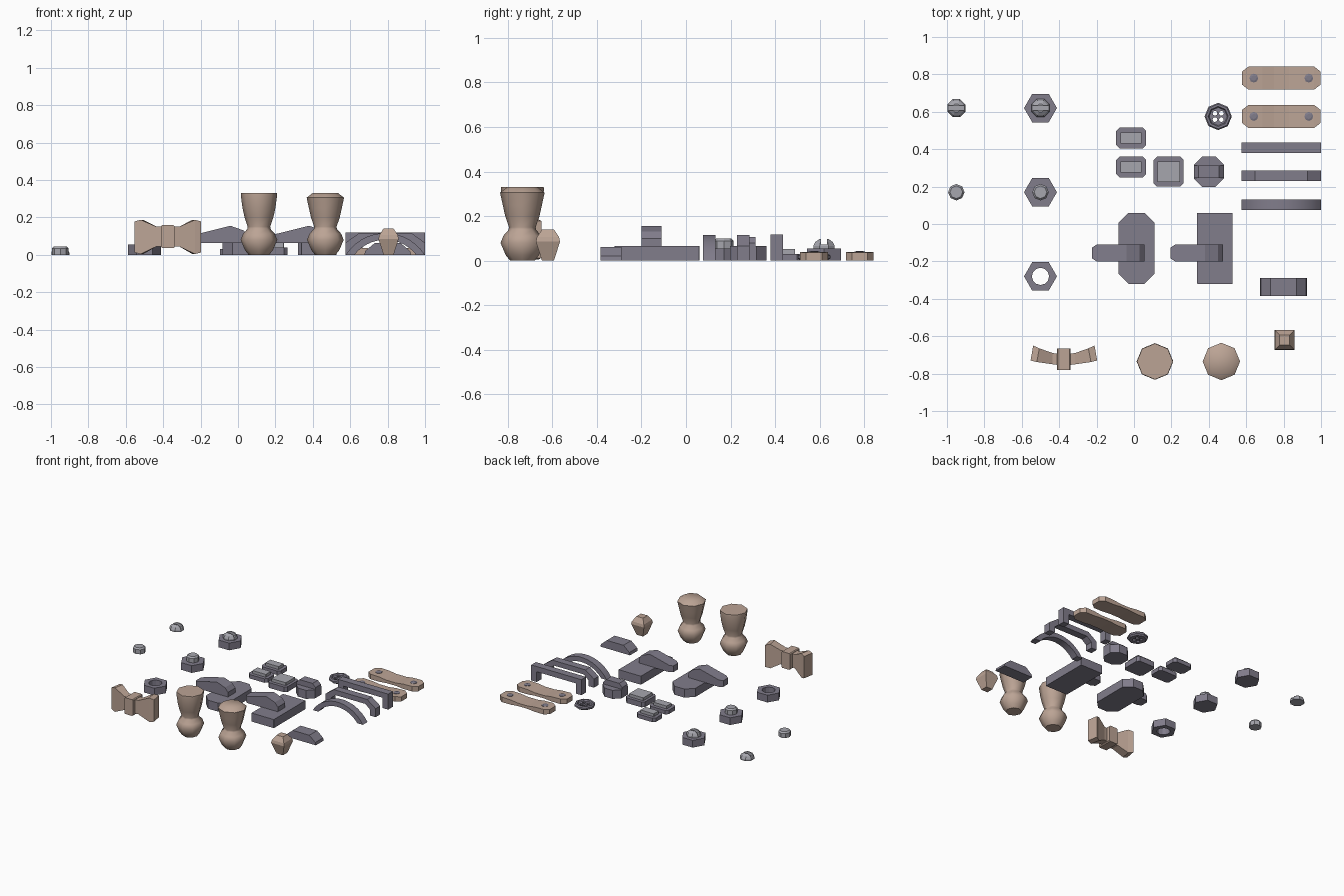
import bpy
import bmesh
import math
from mathutils import Vector

cube = bpy.data.objects.get("Cube")
if cube:
    bpy.data.objects.remove(cube, do_unlink=True)


def material(name, rgb):
    m = bpy.data.materials.new(name)
    m.use_nodes = True
    m.diffuse_color = (*rgb, 1)
    m.node_tree.nodes["Principled BSDF"].inputs["Base Color"].default_value = (*rgb, 1)
    return m


slate = material("slate_purple", (0.22, 0.205, 0.26))
silver = material("light_grey", (0.38, 0.38, 0.42))
tan = material("warm_tan", (0.50, 0.37, 0.30))


def finish(name, bm, mat, smooth=None):
    bmesh.ops.recalc_face_normals(bm, faces=bm.faces)
    mesh = bpy.data.meshes.new(name)
    bm.to_mesh(mesh)
    bm.free()
    ob = bpy.data.objects.new(name, mesh)
    bpy.context.collection.objects.link(ob)
    mesh.materials.append(mat)
    if smooth:
        activate(ob)
        bpy.ops.object.shade_smooth_by_angle(angle=math.radians(smooth))
    return ob


def activate(ob):
    bpy.ops.object.select_all(action='DESELECT')
    ob.select_set(True)
    bpy.context.view_layer.objects.active = ob


def loft(name, rings, mat, smooth=None):
    """Skin a stack of equal-sized rings and cap both ends."""
    bm = bmesh.new()
    rows = [[bm.verts.new(p) for p in ring] for ring in rings]
    n = len(rows[0])
    for a, b in zip(rows, rows[1:]):
        for i in range(n):
            j = (i + 1) % n
            bm.faces.new((a[i], a[j], b[j], b[i]))
    bm.faces.new(rows[0])
    bm.faces.new(rows[-1])
    return finish(name, bm, mat, smooth)


def side_prism(name, pts, y0, y1, mat, smooth=None):
    return loft(name, [[(x, y, z) for x, z in pts] for y in (y0, y1)], mat, smooth)


def lathe(name, x, y, profile, n, mat, smooth=None, turn=0):
    angles = [turn + math.tau * i / n for i in range(n)]
    rings = [[(x + r * math.cos(a), y + r * math.sin(a), z) for a in angles]
             for r, z in profile]
    return loft(name, rings, mat, smooth)


def cut_box(x, y, hx, hy, c):
    """Rectangle outline with cut corners."""
    quarter = [(hx, hy - c), (hx - c, hy)]
    pts = quarter + [(-a, b) for a, b in reversed(quarter)]
    pts += [(-a, -b) for a, b in pts]
    return [(x + a, y + b) for a, b in pts]


def plate(name, outline, z0, z1, mat):
    return loft(name, [[(x, y, z) for x, y in outline] for z in (z0, z1)], mat)


def cut(ob, cutter):
    cutter.hide_render = True
    mod = ob.modifiers.new("cut", 'BOOLEAN')
    mod.operation = 'DIFFERENCE'
    mod.solver = 'EXACT'
    mod.object = cutter
    activate(ob)
    bpy.ops.object.modifier_apply(modifier=mod.name)
    bpy.data.objects.remove(cutter, do_unlink=True)


# Slotted domes, plain studs and hexagonal nuts
def dome(name, x, y, z):
    ob = lathe(name, x, y, [(0.052, z), (0.052, z + 0.012), (0.042, z + 0.03), (0.022, z + 0.043)],
               8, silver, None, math.pi / 8)
    slot = plate("slot_cutter", cut_box(x, y, 0.08, 0.014, 0.001), z + 0.018, z + 0.1, silver)
    cut(ob, slot)


def stud(name, x, y, z):
    lathe(name, x, y, [(0.044, z), (0.044, z + 0.034), (0.034, z + 0.045)], 8, silver)


dome("loose_slotted_dome", -0.95, 0.62, 0)
stud("loose_stud", -0.95, 0.17, 0)
nuts = [lathe("hex_nut", -0.5, y, [(0.088, 0), (0.088, 0.055)], 6, slate)
        for y in (0.62, 0.17, -0.28)]
dome("nut_slotted_dome", -0.5, 0.62, 0.054)
stud("nut_stud", -0.5, 0.17, 0.054)
cut(nuts[2], lathe("hole_cutter", -0.5, -0.28, [(0.046, -0.1), (0.046, 0.1)], 12, slate))

# Framed buckles with a raised centre
for x, y, hx, hy, ix, iy, h in ((-0.015, 0.46, 0.08, 0.056, 0.056, 0.03, 0.03),
                                (-0.015, 0.305, 0.08, 0.056, 0.056, 0.03, 0.03),
                                (0.185, 0.28, 0.08, 0.08, 0.06, 0.055, 0.04)):
    plate("buckle_frame", cut_box(x, y, hx, hy, 0.018), 0, h, slate)
    plate("buckle_centre", cut_box(x, y, ix, iy, 0.001), h - 0.002, h + 0.022, silver)

# Octagonal knob with a grip ridge
plate("knob_base", cut_box(0.4, 0.28, 0.08, 0.082, 0.045), 0, 0.065, slate)
side_prism("knob_ridge", [(0.32, 0.064), (0.32, 0.08), (0.345, 0.105), (0.455, 0.105),
                          (0.48, 0.08), (0.48, 0.064)], 0.247, 0.312, slate)

# Pedestal blocks with an overhanging lever
plate("cut_corner_block", cut_box(0.013, -0.13, 0.097, 0.19, 0.055), 0, 0.065, slate)
plate("square_block", cut_box(0.432, -0.13, 0.094, 0.19, 0.001), 0, 0.065, slate)
for x in (-0.225, 0.195):
    stations = [(0, 0.028, 0.11), (0.025, 0.045, 0.115), (0.185, 0.045, 0.155),
                (0.255, 0.045, 0.13), (0.28, 0.045, 0.10)]
    rings = [[(x + d, -0.155 - w, 0.063), (x + d, -0.155 + w, 0.063),
              (x + d, -0.155 + w, top), (x + d, -0.155 - w, top)] for d, w, top in stations]
    loft("lever", rings, slate)

# Three handles: square, cut-corner and arched
MID = 0.7875


def mirrored(half):
    return [(MID + x, z) for x, z in half] + [(MID - x, z) for x, z in reversed(half)]


def handle(name, outer, inner, y, smooth=None):
    side_prism(name, mirrored(outer) + mirrored(inner)[::-1], y - 0.028, y + 0.028, slate, smooth)


handle("square_handle", [(0.2115, 0), (0.2115, 0.118)], [(0.165, 0), (0.165, 0.078)], 0.408)
handle("cut_corner_handle", [(0.2115, 0), (0.2115, 0.065), (0.14, 0.116)],
       [(0.165, 0), (0.165, 0.045), (0.125, 0.078)], 0.257)


def arc(radius, height):
    """Right half of a circular arch, from the foot to near the crown."""
    R = (radius ** 2 + height ** 2) / (2 * height)
    a0 = math.asin(radius / R)
    steps = [a0 * (1 - i / 6.5) for i in range(7)]
    return [(R * math.sin(a), height - R + R * math.cos(a)) for a in steps]


handle("arched_handle", arc(0.2115, 0.116), arc(0.165, 0.08), 0.104, 30)

# Short pull with sloping ends
side_prism("short_pull", [(0.675, 0), (0.68, 0.02), (0.73, 0.062), (0.87, 0.062),
                          (0.92, 0.02), (0.925, 0)], -0.384, -0.29, slate)

# Riveted straps, thinner in the middle
for y in (0.78, 0.575):
    rings = []
    for d, w, lo, hi in ((-0.21, 0.035, 0, 0.036), (-0.175, 0.062, 0, 0.038),
                         (-0.1, 0.062, 0, 0.036), (-0.04, 0.062, 0.006, 0.028),
                         (0.04, 0.062, 0.006, 0.028), (0.1, 0.062, 0, 0.036),
                         (0.175, 0.062, 0, 0.038), (0.21, 0.035, 0, 0.036)):
        x = MID + d
        rings.append([(x, y - w, lo), (x, y + w, lo), (x, y + w, hi), (x, y - w, hi)])
    loft("strap", rings, tan)
    for d in (-0.147, 0.147):
        lathe("strap_rivet", MID + d, y, [(0.024, 0.03), (0.024, 0.04), (0.014, 0.043)], 8, slate)

# Four-hole button with a raised rim
button = lathe("button", 0.45, 0.575, [(0.06, 0), (0.073, 0.01), (0.073, 0.022), (0.066, 0.03),
                                       (0.054, 0.03), (0.048, 0.02)], 8, slate)
for sx in (-1, 1):
    for sy in (-1, 1):
        cut(button, lathe("button_hole_cutter", 0.45 + sx * 0.017, 0.575 + sy * 0.017,
                          [(0.013, -0.1), (0.013, 0.1)], 8, slate))

# Faceted square toggle
root = math.sqrt(2)
lathe("toggle", 0.805, -0.62, [(0.027 * root, 0), (0.054 * root, 0.085), (0.05 * root, 0.105),
                               (0.027 * root, 0.14)], 4, tan, None, math.pi / 4)

# Bow: two flared wings and a knot
for side in (-1, 1):
    rings = []
    for d, yf, yb, lo, hi in ((0.02, -0.755, -0.695, 0.045, 0.15), (0.06, -0.75, -0.69, 0.045, 0.15),
                              (0.145, -0.738, -0.665, 0.004, 0.187), (0.178, -0.73, -0.65, 0.012, 0.178)):
        x = -0.375 + side * d
        back = x - side * 0.014 if d > 0.1 else x
        rings.append([(x, yf, lo), (back, yb, lo), (back, yb, hi), (x, yf, hi)])
    loft("bow_wing", rings, tan)
knot = [(x, y) for x, y in cut_box(-0.375, 0.097, 0.036, 0.062, 0.006)]
side_prism("bow_knot", knot, -0.78, -0.665, tan)

# Two octagonal goblet-shaped knobs
stem = [(0.055, 0), (0.075, 0.025), (0.098, 0.08), (0.085, 0.112), (0.062, 0.138),
        (0.06, 0.15), (0.077, 0.2), (0.088, 0.25)]
lathe("flat_goblet_knob", 0.112, -0.735, stem + [(0.097, 0.318), (0.096, 0.33)], 8, tan, 50)
lathe("domed_goblet_knob", 0.467, -0.735, stem + [(0.1, 0.305), (0.068, 0.33)], 8, tan, 50)
